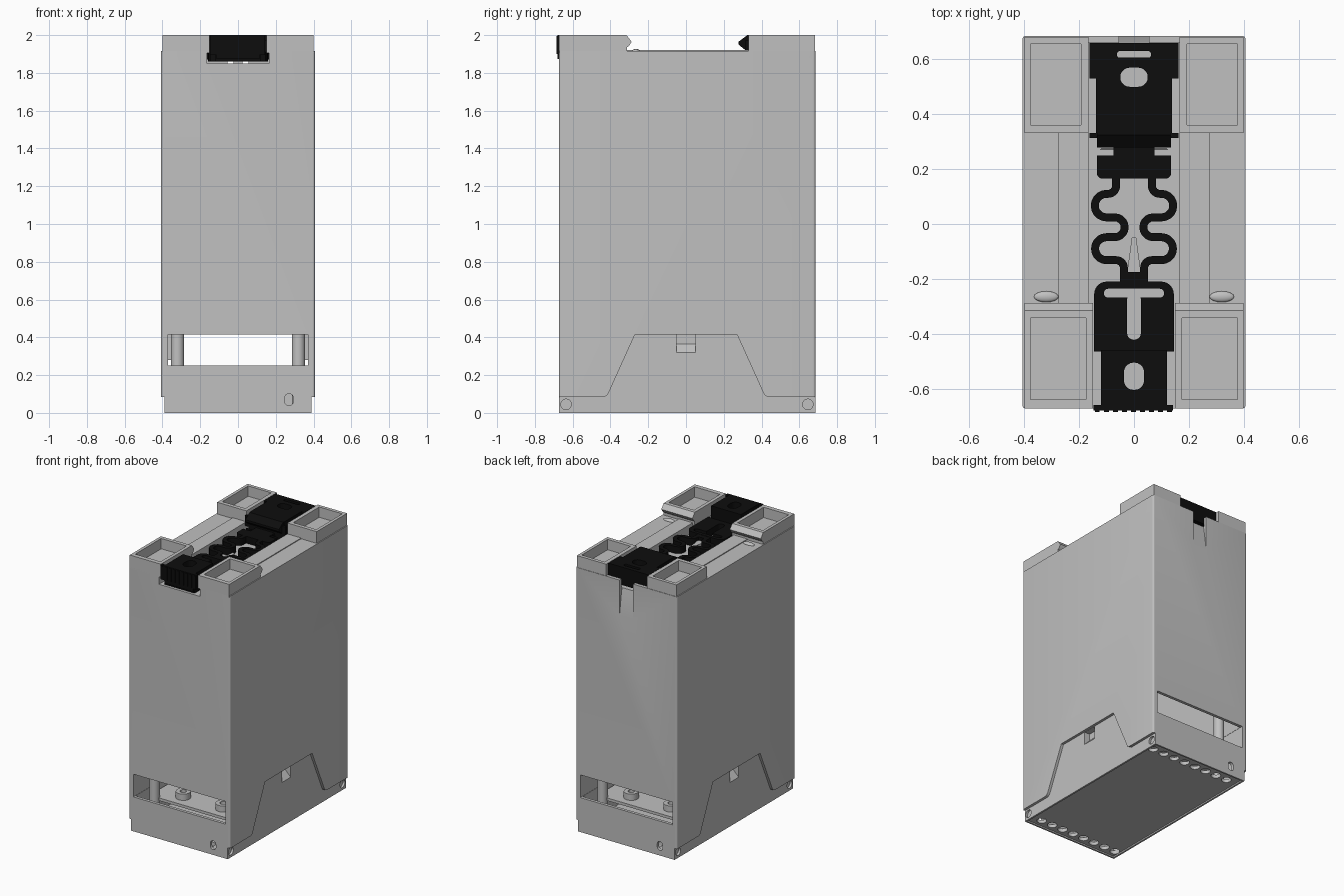
import bpy, bmesh, math
from math import sin, cos, radians
from mathutils import Vector

if "Cube" in bpy.data.objects:
    bpy.data.objects.remove(bpy.data.objects["Cube"])


def material(name, value):
    m = bpy.data.materials.new(name)
    m.use_nodes = True
    m.diffuse_color = (value, value, value, 1)
    m.node_tree.nodes["Principled BSDF"].inputs["Base Color"].default_value = (value, value, value, 1)
    return m


GREY = material("light grey plastic", 0.53)
BLACK = material("black plastic", 0.004)
parts = []
FRONT, BACK, DECK = -0.672, 0.685, 1.915


def prism(name, pts, axis, a, b, mat=GREY):
    """Extrude a flat outline along an axis from a to b."""
    place = {"x": lambda u, v: (a, u, v), "y": lambda u, v: (u, a, v), "z": lambda u, v: (u, v, a)}[axis]
    bm = bmesh.new()
    face = bm.faces.new([bm.verts.new(place(*p)) for p in pts])
    ext = bmesh.ops.extrude_face_region(bm, geom=[face])["geom"]
    move = Vector([(b - a) if axis == c else 0 for c in "xyz"])
    bmesh.ops.translate(bm, verts=[g for g in ext if isinstance(g, bmesh.types.BMVert)], vec=move)
    bmesh.ops.recalc_face_normals(bm, faces=bm.faces)
    me = bpy.data.meshes.new(name)
    bm.to_mesh(me)
    bm.free()
    me.materials.append(mat)
    ob = bpy.data.objects.new(name, me)
    bpy.context.collection.objects.link(ob)
    parts.append(ob)
    return ob


def rect(x0, x1, y0, y1):
    return [(x0, y0), (x1, y0), (x1, y1), (x0, y1)]


def box(name, x0, x1, y0, y1, z0, z1, mat=GREY):
    return prism(name, rect(x0, x1, y0, y1), "z", z0, z1, mat)


def arc(cx, cy, r, a0, a1, n=10):
    return [(cx + r * cos(radians(a0 + (a1 - a0) * i / n)), cy + r * sin(radians(a0 + (a1 - a0) * i / n)))
            for i in range(n + 1)]


def circle(cx, cy, r, n=20):
    return arc(cx, cy, r, 0, 360, n)[:-1]


def rounded(x0, x1, y0, y1, r):
    r = min(r, (x1 - x0) / 2 - 0.0005, (y1 - y0) / 2 - 0.0005)
    return (arc(x1 - r, y1 - r, r, 0, 90, 5) + arc(x0 + r, y1 - r, r, 90, 180, 5)
            + arc(x0 + r, y0 + r, r, 180, 270, 5) + arc(x1 - r, y0 + r, r, 270, 360, 5))


def mirrored(half):
    return half + [(-x, y) for x, y in reversed(half)]


def cut(target, *cutters):
    for c in cutters:
        mod = target.modifiers.new("cut", "BOOLEAN")
        mod.operation, mod.solver, mod.object = "DIFFERENCE", "EXACT", c
        bpy.context.view_layer.objects.active = target
        bpy.ops.object.modifier_apply(modifier=mod.name)
        parts.remove(c)
        bpy.data.objects.remove(c)


# Housing: hollow shell with see-through windows at the foot
housing = prism("housing", rounded(-0.407, 0.407, FRONT, BACK, 0.012), "z", 0, DECK)
cut(housing,
    box("cavity", -0.368, 0.368, -0.65, 0.663, 0.035, 1.8),
    box("bottom_recess", -0.375, 0.375, -0.66, 0.673, -0.1, 0.01),
    box("windows", -0.37, 0.37, -1, 1, 0.25, 0.415),
    box("clip_channel", -0.165, 0.165, -1, 0.662, 1.85, 2.1),
    prism("rear_notch", [(0.64, 1.95), (0.665, 1.8), (0.69, 1.62), (0.75, 1.62), (0.75, 1.95)], "x", -0.055, 0.055))

# Recessed side tabs, with a ramped latch pocket and corner dimples
half_tab = [(0.27, 0.415), (0.41, 0.105), (0.418, 0.092), (0.435, 0.083), (0.75, 0.083), (0.75, -0.1)]
for s, side in ((1, "left"), (-1, "right")):
    cut(housing, prism("tab", mirrored(half_tab), "x", s * 0.388, s * 0.5))
    block = box(side + "_latch_block", s * 0.32, s * 0.386, -0.08, 0.08, 0.28, 0.45)
    pocket = [(s * 0.41, 0.32), (s * 0.388, 0.32), (s * 0.345, 0.365), (s * 0.345, 0.414), (s * 0.41, 0.414)]
    cut(housing, prism("pocket_a", pocket, "y", -0.05, 0.05))
    cut(block, prism("pocket_b", pocket, "y", -0.05, 0.05))
    for y in (-0.635, 0.645):
        cut(housing, prism("dimple", circle(y, 0.045, 0.028), "x", s * 0.372, s * 0.45))

# Cable holes in the floor and screw access holes, rotated end for end
for s in (1, -1):
    for i in range(8):
        cut(housing, prism("hole", circle(s * (0.34 - 0.091 * i), s * 0.605, 0.033), "z", -0.1, 0.1))
    access = rounded(-0.022, 0.022, 0.038, 0.102, 0.022)
    cut(housing, prism("access", [(x - s * 0.27, z) for x, z in access], "y", s * 0.6, s * 0.8))

# Inner board, screw bosses and pillars
box("inner_board", -0.36, 0.36, -0.5, 0.5, 0.18, 0.2)
for x in (-0.32, 0.32):
    for y in (-0.5, 0.5):
        prism("inner_pillar", circle(x, y, 0.035), "z", 0.03, 1.81)
        boss = prism("screw_boss", circle(x * 0.5, y * 0.8, 0.05), "z", 0.19, 0.245)
        cut(boss, prism("bore", circle(x * 0.5, y * 0.8, 0.022), "z", 0.21, 0.3))

# Corner blocks with open pockets, rail lips, side strips and bumps
front_profile = [(FRONT, DECK - 0.01), (FRONT, 2), (-0.315, 2), (-0.288, 1.965), (-0.3, 1.945),
                 (-0.312, 1.935), (-0.312, DECK - 0.01)]
for s, side in ((1, "left"), (-1, "right")):
    front = prism(side + "_front_block", front_profile, "x", s * 0.15, s * 0.4)
    cut(front, box("pocket", s * 0.175, s * 0.378, -0.64, -0.342, 1.925, 2.1))
    back = box(side + "_rear_block", s * 0.165, s * 0.4, 0.332, BACK - 0.003, DECK - 0.01, 2)
    cut(back, box("pocket", s * 0.193, s * 0.378, 0.36, 0.657, 1.925, 2.1))
    box(side + "_strip", s * 0.165, s * 0.275, -0.312, 0.335, DECK - 0.02, DECK + 0.006)
    bpy.ops.mesh.primitive_uv_sphere_add(segments=16, ring_count=8, location=(s * 0.32, -0.265, DECK))
    bump = bpy.context.object
    bump.name = side + "_bump"
    bump.scale = (0.045, 0.02, 0.012)
    bump.data.materials.append(GREY)
    parts.append(bump)

# Tapered tongue on the channel floor
prism("channel_tongue", mirrored([(0.008, -0.05), (0.025, -0.175)]), "z", 1.84, 1.885)

# Rear half of the clip: head, hook, neck and spring anchor
head = prism("clip_rear_head", mirrored([(0.138, 0.332), (0.138, 0.53), (0.163, 0.53), (0.163, 0.66)]),
             "z", 1.87, 2, BLACK)
cut(head, prism("oval", rounded(-0.05, 0.05, 0.5, 0.57, 0.035), "z", 1.8, 2.1),
    prism("slot", rounded(-0.062, 0.062, 0.606, 0.63, 0.01), "z", 1.8, 2.1))
prism("clip_rear_hook", [(0.335, 1.87), (0.335, 2), (0.325, 2), (0.278, 1.965), (0.278, 1.95),
                         (0.315, 1.92), (0.315, 1.87)], "x", -0.135, 0.135, BLACK)
box("clip_crossbar", -0.163, 0.163, 0.314, 0.331, 1.9, 1.975, BLACK)
box("clip_neck", -0.075, 0.075, 0.24, 0.334, 1.86, 1.91, BLACK)
prism("clip_spring_anchor", rounded(-0.135, 0.135, 0.165, 0.275, 0.02), "z", 1.86, 1.91, BLACK)
for s in (-1, 1):
    cut(parts[-1], box("side_slot", s * 0.075, s * 0.2, 0.25, 0.272, 1.8, 2.1))

# Serpentine springs
path = ([(0.065, 0.18)] + arc(0.095, 0.14, 0.03, 180, 270) + arc(0.1, 0.067, 0.043, 90, -90)
        + arc(0.07, -0.012, 0.036, 90, 270) + arc(0.1, -0.09, 0.042, 90, -90)
        + arc(0.065, -0.16, 0.028, 90, 180) + [(0.037, -0.22)])


def ribbon(points, half):
    left, right = [], []
    for i, p in enumerate(points):
        before, after = Vector(points[max(i - 1, 0)]), Vector(points[min(i + 1, len(points) - 1)])
        d = (after - before).normalized()
        left.append((p[0] - d.y * half, p[1] + d.x * half))
        right.append((p[0] + d.y * half, p[1] - d.x * half))
    return left + right[::-1]


for s, side in ((1, "left"), (-1, "right")):
    prism(side + "_clip_spring", [(s * x, y) for x, y in ribbon(path, 0.0145)], "z", 1.86, 1.91, BLACK)
box("clip_spring_stem", -0.045, 0.045, -0.22, -0.175, 1.86, 1.91, BLACK)

# Front half of the clip: slotted plate, raised head and ribbed lip
plate = prism("clip_front_plate", mirrored([(0.145, -0.465)] + arc(0.1, -0.255, 0.045, 0, 90, 6)),
              "z", 1.86, 1.912, BLACK)
cut(plate, prism("cross_slot", rounded(-0.11, 0.11, -0.268, -0.236, 0.016), "z", 1.8, 2.1),
    prism("long_slot", rounded(-0.025, 0.025, -0.422, -0.25, 0.024), "z", 1.8, 2.1))
nose = box("clip_front_head", -0.12, 0.12, -0.67, -0.46, 1.86, 2, BLACK)
cut(nose, prism("oval", rounded(-0.037, 0.037, -0.605, -0.505, 0.036), "z", 1.8, 2.1))
box("clip_front_lip", -0.147, 0.143, -0.68, -0.66, 1.895, 2, BLACK)
box("clip_lip_foot", -0.115, 0.115, -0.68, -0.66, 1.873, 1.9, BLACK)
for i in range(9):
    x = -0.134 + i * 0.033
    box("clip_lip_rib", x - 0.009, x + 0.009, -0.685, -0.67, 1.9, 1.995, BLACK)

# Smooth the curved walls, keep the edges sharp
bpy.ops.object.select_all(action="DESELECT")
for ob in parts:
    ob.select_set(True)
bpy.context.view_layer.objects.active = housing
bpy.ops.object.shade_smooth_by_angle(angle=radians(32))
